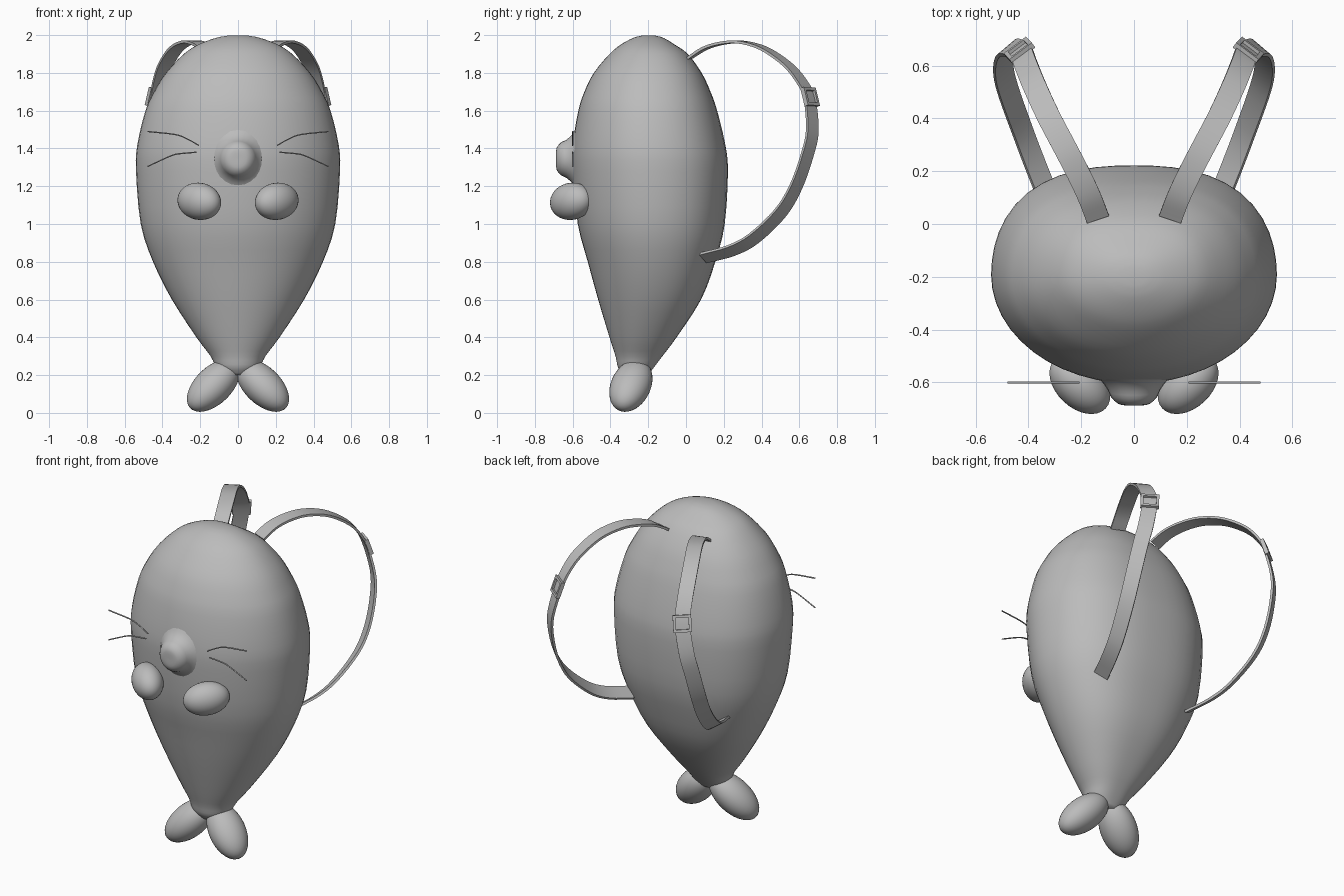
import bpy, bmesh, math
from mathutils import Vector, Matrix

if "Cube" in bpy.data.objects:
    bpy.data.objects.remove(bpy.data.objects["Cube"])

grey = bpy.data.materials.new("soft_grey")
grey.diffuse_color = (0.5, 0.5, 0.5, 1)
grey.use_nodes = True
grey.node_tree.nodes["Principled BSDF"].inputs["Base Color"].default_value = grey.diffuse_color


def finish(name, bm, angle=60):
    bmesh.ops.recalc_face_normals(bm, faces=bm.faces)
    me = bpy.data.meshes.new(name)
    bm.to_mesh(me)
    bm.free()
    me.materials.append(grey)
    ob = bpy.data.objects.new(name, me)
    bpy.context.collection.objects.link(ob)
    bpy.ops.object.select_all(action='DESELECT')
    bpy.context.view_layer.objects.active = ob
    ob.select_set(True)
    bpy.ops.object.shade_smooth_by_angle(angle=math.radians(angle))
    return ob


def spline(pts, steps):
    """Catmull-Rom curve through tuples of any length."""
    p = [Vector(q) for q in pts]
    p = [2 * p[0] - p[1]] + p + [2 * p[-1] - p[-2]]
    out = []
    for i in range(1, len(p) - 2):
        a, b, c, d = p[i - 1:i + 3]
        for k in range(steps):
            t = k / steps
            out.append(0.5 * (2 * b + (c - a) * t + (2 * a - 5 * b + 4 * c - d) * t * t
                              + (3 * b - a - 3 * c + d) * t ** 3))
    return out + [p[-2]]


def loft(bm, rings):
    """Skin closed rings of points and cap both ends."""
    vs = [[bm.verts.new(p) for p in r] for r in rings]
    n = len(vs[0])
    for r0, r1 in zip(vs, vs[1:]):
        for i in range(n):
            j = (i + 1) % n
            bm.faces.new((r0[i], r0[j], r1[j], r1[i]))
    bm.faces.new(vs[0])
    bm.faces.new(vs[-1])


def ellipsoid(name, centre, axis, size):
    bm = bmesh.new()
    rot = Vector(axis).to_track_quat('X', 'Z').to_matrix().to_4x4()
    m = Matrix.Translation(centre) @ rot @ Matrix.Diagonal((*size, 1))
    bmesh.ops.create_uvsphere(bm, u_segments=32, v_segments=18, radius=1, matrix=m)
    finish(name, bm)


# Body: rings (z, half width, front y, back y), elliptical in front, fuller behind
rows = [(0.2, 0.07, -0.33, -0.2), (0.24, 0.115, -0.36, -0.17), (0.3, 0.145, -0.373, -0.125),
        (0.4, 0.22, -0.405, -0.05), (0.6, 0.35, -0.465, 0.08), (0.8, 0.45, -0.52, 0.155),
        (1.0, 0.515, -0.573, 0.205), (1.28, 0.54, -0.602, 0.222), (1.42, 0.533, -0.6, 0.208),
        (1.6, 0.49, -0.57, 0.165), (1.7, 0.445, -0.538, 0.13), (1.8, 0.382, -0.488, 0.083),
        (1.9, 0.287, -0.405, 0.01), (1.95, 0.21, -0.345, -0.06), (1.985, 0.118, -0.28, -0.118),
        (1.998, 0.05, -0.232, -0.165)]
rings = []
for z, w, f, b in spline(rows, 3):
    ring = []
    for i in range(48):
        c, s = math.cos(math.tau * i / 48), math.sin(math.tau * i / 48)
        n = 2 + 0.45 * max(s, 0) ** 0.5
        k = (abs(c) ** n + abs(s) ** n) ** (-1 / n)
        ring.append((w * c * k, (f + b) / 2 + (b - f) / 2 * s * k, z))
    rings.append(ring)
bm = bmesh.new()
loft(bm, rings)
finish("body", bm)

# Nose: turned profile facing forward, its flared base bent round the body
nose = [(0.155, -0.588), (0.125, -0.606), (0.1, -0.635), (0.087, -0.662),
        (0.06, -0.684), (0.03, -0.688), (0.004, -0.688)]
bm = bmesh.new()
rings = []
for r, y in spline(nose, 2):
    ring = []
    for i in range(24):
        x, z = r * math.cos(math.tau * i / 24), r * math.sin(math.tau * i / 24)
        ring.append((x, y + 0.8 * x * x, 1.345 + z))
    rings.append(ring)
loft(bm, rings)
finish("nose", bm)

# Strap centre line (x, y, z) and its sideways direction (x, y, z)
strap = [(0.137, 0.02, 1.88, 0.97, -0.22, 0), (0.168, 0.1, 1.93, 0.95, -0.3, 0),
         (0.21, 0.19, 1.957, 0.92, -0.38, 0), (0.262, 0.29, 1.963, 0.9, -0.43, 0),
         (0.325, 0.41, 1.93, 0.87, -0.48, 0), (0.38, 0.53, 1.85, 0.85, -0.53, 0),
         (0.41, 0.605, 1.765, 0.82, -0.57, 0), (0.43, 0.652, 1.67, 0.81, -0.59, 0),
         (0.472, 0.669, 1.5, 0.77, -0.64, 0.05), (0.492, 0.643, 1.37, 0.75, -0.64, 0.12),
         (0.495, 0.583, 1.2, 0.74, -0.62, 0.25), (0.475, 0.5, 1.06, 0.72, -0.55, 0.4),
         (0.425, 0.36, 0.925, 0.72, -0.45, 0.5), (0.38, 0.24, 0.86, 0.74, -0.4, 0.5),
         (0.32, 0.09, 0.82, 0.76, -0.36, 0.5)]
path = spline(strap, 4)
frames = []
for i, q in enumerate(path):
    t = path[min(i + 1, len(path) - 1)] - path[max(i - 1, 0)]
    t = Vector(t[:3]).normalized()
    w = Vector(q[3:])
    w = (w - t * w.dot(t)).normalized()
    frames.append((Vector(q[:3]), t, w, w.cross(t)))
buckle_at = 28

# Whisker paths (x, z)
whiskers = {"upper": [(0.207, 1.416), (0.27, 1.451), (0.334, 1.474), (0.48, 1.49)],
            "lower": [(0.22, 1.38), (0.29, 1.374), (0.35, 1.363), (0.48, 1.304)]}

for s, side in ((-1, "left"), (1, "right")):
    flip = Matrix.Diagonal((s, 1, 1))

    # Flippers and tail lobes
    ellipsoid(side + "_flipper", (s * 0.205, -0.607, 1.12), (s * 0.7, 0.66, 0.12),
              (0.135, 0.09, 0.098))
    ellipsoid(side + "_tail_lobe", (s * 0.13, -0.292, 0.145), (s * 0.676, -0.29, -0.676),
              (0.177, 0.108, 0.097))

    # Whiskers
    for key, pts in whiskers.items():
        bm = bmesh.new()
        loft(bm, [[(s * x, -0.6 + 0.004 * math.cos(a), z + 0.004 * math.sin(a))
                   for a in (math.tau * k / 6 for k in range(6))]
                  for x, z in spline(pts, 5)])
        finish(f"{side}_{key}_whisker", bm)

    # Shoulder strap: flat ribbon
    bm = bmesh.new()
    loft(bm, [[flip @ (c + w * a * 0.044 + n * b * 0.007)
               for a, b in ((-1, -1), (1, -1), (1, 1), (-1, 1))] for c, t, w, n in frames])
    finish(side + "_strap", bm, 40)

    # Buckle: square frame of four bars, raised on the outside of the strap
    c, t, w, n = frames[buckle_at]
    bm = bmesh.new()
    for k in (-1, 1):
        for du, dv, hu, hv in ((k * 0.045, 0, 0.008, 0.05), (0, k * 0.042, 0.053, 0.008)):
            for v in bmesh.ops.create_cube(bm, size=2)["verts"]:
                x, y, z = v.co
                v.co = flip @ (c + w * (du + x * hu) + t * (dv + y * hv)
                               + n * (0.007 + z * 0.012))
    finish(side + "_buckle", bm, 30)
